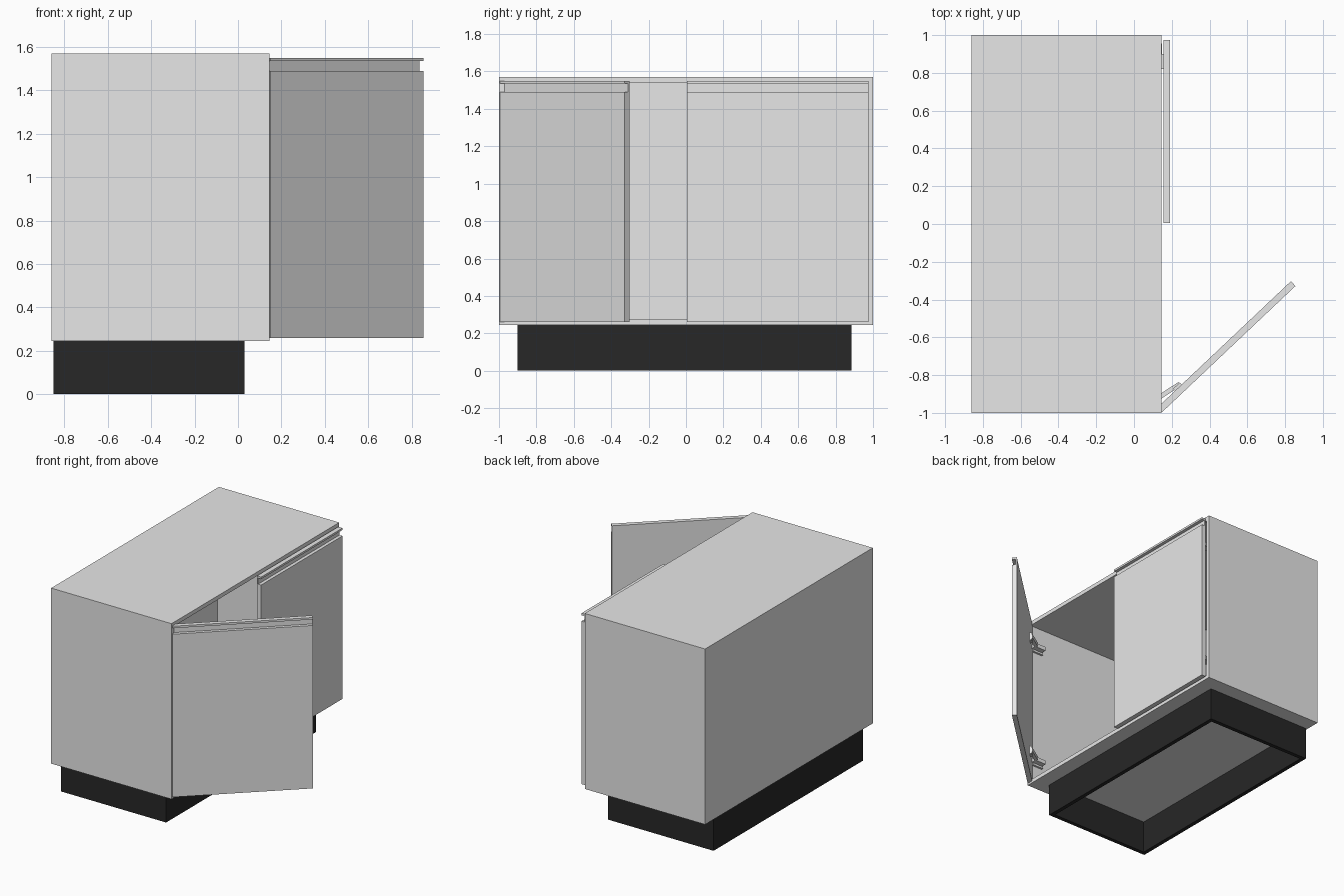
import bpy, bmesh, math
from mathutils import Matrix, Vector

cube = bpy.data.objects.get("Cube")
if cube:
    bpy.data.objects.remove(cube, do_unlink=True)


def material(name, value):
    mat = bpy.data.materials.new(name)
    mat.use_nodes = True
    colour = (value, value, value, 1)
    mat.diffuse_color = colour
    mat.node_tree.nodes["Principled BSDF"].inputs["Base Color"].default_value = colour
    return mat


GREY = material("light grey", 0.8)
BLACK = material("plinth black", 0.02)


def finish(name, bm, mat, matrix=Matrix()):
    bmesh.ops.recalc_face_normals(bm, faces=bm.faces)
    mesh = bpy.data.meshes.new(name)
    bm.to_mesh(mesh)
    bm.free()
    mesh.materials.append(mat)
    obj = bpy.data.objects.new(name, mesh)
    obj.matrix_world = matrix
    bpy.context.collection.objects.link(obj)
    return obj


def box(name, lo, hi, mat=GREY, matrix=Matrix()):
    lo, hi = Vector(lo), Vector(hi)
    bm = bmesh.new()
    bmesh.ops.create_cube(bm, size=1)
    bmesh.ops.scale(bm, vec=hi - lo, verts=bm.verts)
    bmesh.ops.translate(bm, vec=(lo + hi) / 2, verts=bm.verts)
    return finish(name, bm, mat, matrix)


def placed(x, y, degrees):
    return Matrix.Translation((x, y, 0)) @ Matrix.Rotation(math.radians(degrees), 4, "Z")


# Carcass, open on the +x side
T = 0.03
BACK, FACE, LOW, HIGH = -0.86, 0.145, 0.245, 1.57
box("top_panel", (BACK, -1, HIGH - T), (FACE, 1, HIGH))
box("bottom_panel", (BACK, -1, LOW), (FACE, 1, LOW + T))
box("back_panel", (BACK, -1, LOW + T), (BACK + 0.01, 1, HIGH - T))
for name, y in (("front_side_panel", -1), ("rear_side_panel", 1 - T)):
    box(name, (BACK + 0.01, y, LOW + T), (FACE, y + T, HIGH - T))

# Hollow plinth
X0, X1, Y0, Y1 = -0.85, 0.03, -0.9, 0.885
for name, y in (("plinth_front", Y0), ("plinth_rear", Y1 - T)):
    box(name, (X0, y, 0), (X1, y + T, LOW), BLACK)
for name, x in (("plinth_left_rail", X0), ("plinth_right_rail", X1 - T)):
    box(name, (x, Y0 + T, 0), (x + T, Y1 - T, LOW), BLACK)


# Doors: one section with a recessed grip and top lip, swept along the width
def door(name, matrix, width=0.97, thick=0.035):
    section = [(0, 0.26), (thick, 0.26), (thick, 1.55), (0, 1.55),
               (0, 1.535), (0.025, 1.535), (0.025, 1.49), (0, 1.49)]
    bm = bmesh.new()
    face = bm.faces.new([bm.verts.new((0, t, z)) for t, z in section])
    swept = bmesh.ops.extrude_face_region(bm, geom=[face])["geom"]
    verts = [v for v in swept if isinstance(v, bmesh.types.BMVert)]
    bmesh.ops.translate(bm, vec=(width, 0, 0), verts=verts)
    finish(name, bm, GREY, matrix)


open_place = placed(0.15, -0.995, 43.4)
door("open_door", open_place)
door("closed_door", placed(0.19, 0.005, 90))

# Hinges: wall plate, arm and door cup at two heights
for level, z in (("lower", 0.43), ("upper", 1.36)):
    lo, hi = z - 0.03, z + 0.03
    box(level + "_open_wall_plate", (0.04, -0.97, lo), (0.13, -0.955, hi))
    box(level + "_open_wall_arm", (0.05, -0.955, z - 0.015), (0.145, -0.915, z + 0.015))
    box(level + "_open_link", (0, -0.012, z - 0.015), (0.125, 0.012, z + 0.015),
        GREY, placed(0.137, -0.915, 33))
    box(level + "_open_cup", (0.125, 0.035, lo), (0.175, 0.05, hi), GREY, open_place)
    box(level + "_closed_wall_plate", (0.04, 0.955, lo), (0.13, 0.97, hi))
    box(level + "_closed_arm", (0.05, 0.9, z - 0.015), (0.148, 0.955, z + 0.015))
    box(level + "_closed_cup", (0.14, 0.82, lo), (0.156, 0.9, hi))
